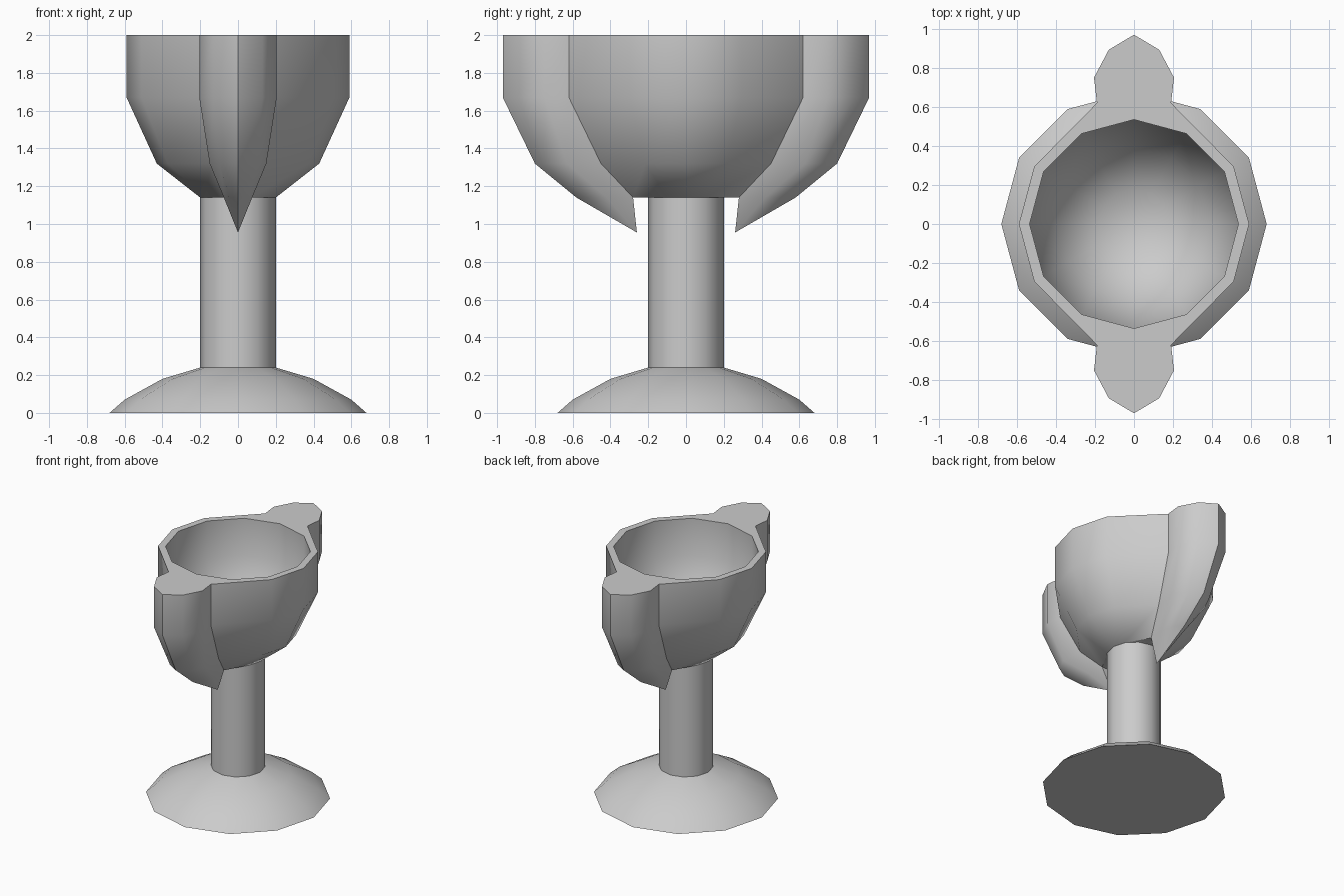
import bpy, bmesh
from math import pi, cos, sin, radians

if "Cube" in bpy.data.objects:
    bpy.data.objects.remove(bpy.data.objects["Cube"])

N = 12


def finish(bm, name, angle):
    bmesh.ops.remove_doubles(bm, verts=bm.verts, dist=1e-5)
    bmesh.ops.recalc_face_normals(bm, faces=bm.faces)
    me = bpy.data.meshes.new(name)
    bm.to_mesh(me)
    bm.free()
    ob = bpy.data.objects.new(name, me)
    bpy.context.collection.objects.link(ob)
    bpy.ops.object.select_all(action='DESELECT')
    ob.select_set(True)
    bpy.context.view_layer.objects.active = ob
    bpy.ops.object.shade_smooth_by_angle(angle=radians(angle))
    return ob


def circle(r, z):
    return [(r * cos(2 * pi * i / N), r * sin(2 * pi * i / N), z) for i in range(N)]


def loft(bm, sections):
    rings = [[bm.verts.new(p) for p in s] for s in sections]
    for a, b in zip(rings, rings[1:]):
        n = len(a)
        for i in range(n):
            j = (i + 1) % n
            bm.faces.new((a[i], a[j], b[j], b[i]))
    return rings


# Domed foot with a flat underside
bm = bmesh.new()
rings = loft(bm, [circle(r, z) for r, z in [(0.68, 0), (0.60, 0.07), (0.40, 0.18), (0.20, 0.24)]])
bm.faces.new(rings[0])
finish(bm, "foot", 40)

# Stem
bm = bmesh.new()
loft(bm, [circle(0.2, 0.24), circle(0.2, 1.14)])
finish(bm, "stem", 40)


# Bowl cross-section: round body with a lobe at each end of y
def section(z, r, vx, vy, c, w, l):
    q = [(r, 0), (r * cos(pi / 6), r * sin(pi / 6)), (vx, vy),
         (w, c), (0.63 * w, c + 0.65 * l), (0, c + l)]
    half = q + [(-x, y) for x, y in q[-2::-1]]
    full = half + [(x, -y) for x, y in half[-2:0:-1]]
    return [(x, y, z) for x, y in full]


bm = bmesh.new()
outer = loft(bm, [
    section(1.14, 0.20, 0.07, 0.28, 0.42, 0.075, 0.16),
    section(1.32, 0.43, 0.14, 0.45, 0.63, 0.15, 0.17),
    section(1.67, 0.59, 0.19, 0.62, 0.75, 0.205, 0.22),
    section(2.00, 0.59, 0.19, 0.62, 0.75, 0.205, 0.22)])

# Hollow of the bowl
inner = loft(bm, [circle(r, z) for r, z in
                  [(0.535, 2.0), (0.535, 1.70), (0.39, 1.37), (0.18, 1.21)]])
bm.faces.new(inner[-1])

# Flat rim between the two outlines
edges = []
for ring in (outer[-1], inner[0]):
    edges += [bm.edges.get((ring[i - 1], ring[i])) for i in range(len(ring))]
bmesh.ops.triangle_fill(bm, edges=edges, use_beauty=True, use_dissolve=False)

# Underside and the hanging spike below each lobe
low = outer[0]
bm.faces.new([low[i] for i in (0, 1, 2, 8, 9, 10, 11, 12, 18, 19)])
for first, side in ((2, 1), (12, -1)):
    tip = bm.verts.new((0, 0.26 * side, 0.955))
    lobe = low[first:first + 7]
    for i in range(7):
        bm.faces.new((lobe[i], lobe[(i + 1) % 7], tip))
finish(bm, "bowl", 42)
